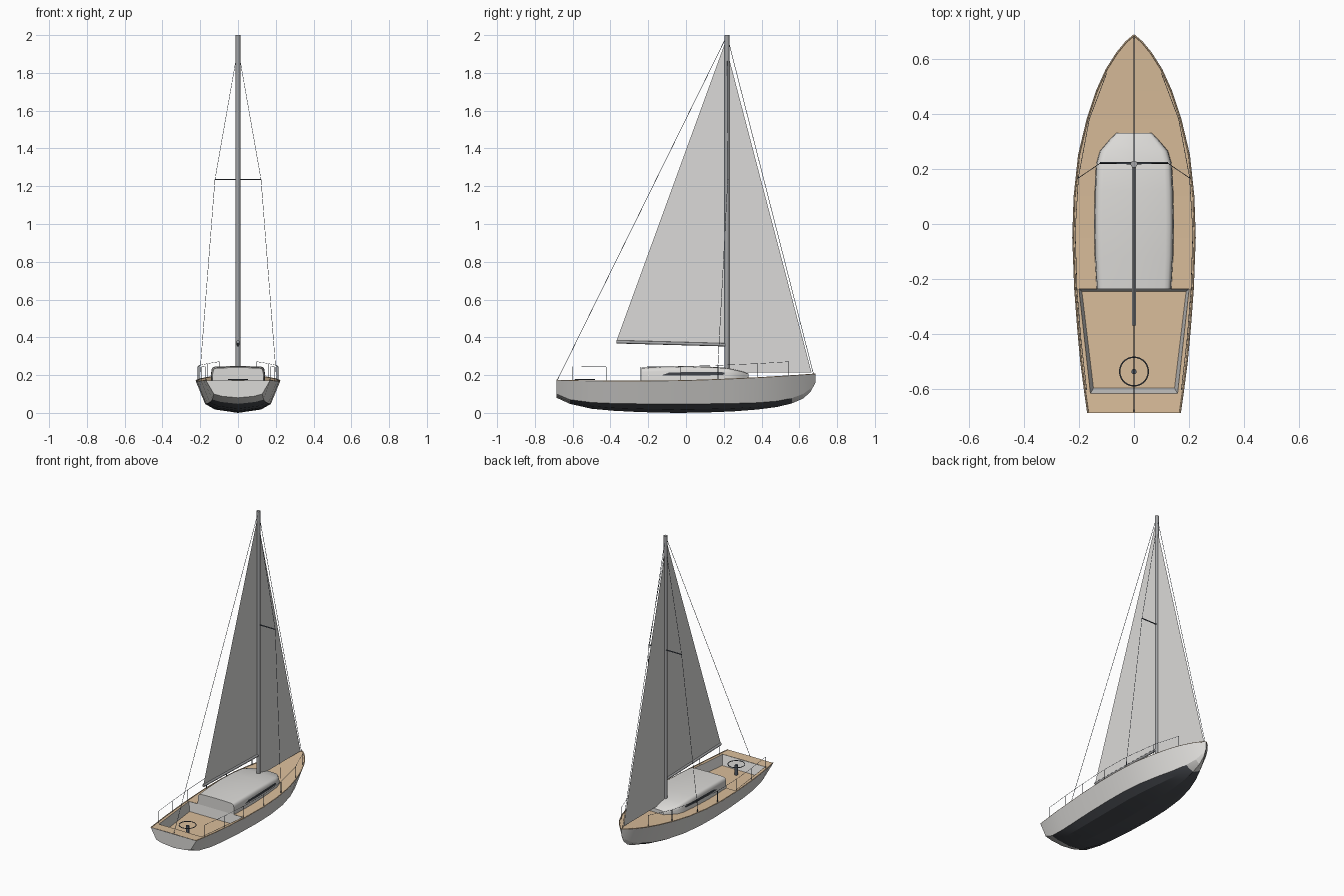
import bpy, bmesh, math
from mathutils import Vector

cube = bpy.data.objects.get("Cube")
if cube:
    bpy.data.objects.remove(cube)


def material(name, rgb):
    m = bpy.data.materials.new(name)
    m.use_nodes = True
    m.diffuse_color = (*rgb, 1)
    m.node_tree.nodes["Principled BSDF"].inputs["Base Color"].default_value = (*rgb, 1)
    return m


WHITE = material("hull white", (0.71, 0.70, 0.68))
SAIL = material("sail cloth", (0.71, 0.70, 0.69))
TEAK = material("teak deck", (0.70, 0.51, 0.325))
BOTTOM = material("bottom paint", (0.070, 0.076, 0.088))
METAL = material("spar grey", (0.36, 0.365, 0.375))
DARK = material("dark fittings", (0.09, 0.11, 0.14))
GLASS = material("window glass", (0.05, 0.055, 0.065))


def interp(table, y):
    """Linear lookup: row of values at position y."""
    for a, b in zip(table, table[1:]):
        if y <= b[0]:
            t = max(0, (y - a[0]) / (b[0] - a[0]))
            return [p + (q - p) * t for p, q in zip(a[1:], b[1:])]
    return list(table[-1][1:])


def mesh(name, verts, faces, mats, index=None, smooth=None, recalc=False):
    me = bpy.data.meshes.new(name)
    me.from_pydata(verts, [], faces)
    for m in mats:
        me.materials.append(m)
    if index:
        for p in me.polygons:
            p.material_index = index(p)
    if recalc:
        bm = bmesh.new()
        bm.from_mesh(me)
        bmesh.ops.remove_doubles(bm, verts=bm.verts, dist=0.0002)
        bmesh.ops.recalc_face_normals(bm, faces=bm.faces)
        bm.to_mesh(me)
        bm.free()
    ob = bpy.data.objects.new(name, me)
    bpy.context.collection.objects.link(ob)
    if smooth:
        bpy.ops.object.select_all(action='DESELECT')
        ob.select_set(True)
        bpy.context.view_layer.objects.active = ob
        bpy.ops.object.shade_smooth_by_angle(angle=math.radians(smooth))


def loft(name, sections, mats, caps=(), **kw):
    """Skin a list of equal-length point rows; caps lists the rows to close."""
    n = len(sections[0])
    verts = [p for s in sections for p in s]
    faces = [(i * n + j, i * n + j + 1, (i + 1) * n + j + 1, (i + 1) * n + j)
             for i in range(len(sections) - 1) for j in range(n - 1)]
    for c in caps:
        start = (c % len(sections)) * n
        faces.append(tuple(range(start, start + n)))
    mesh(name, verts, faces, mats, **kw)


def mirrored(half, y):
    """Half section ending on the centreline -> full section."""
    return [(x, y, z) for x, z in half] + [(-x, y, z) for x, z in reversed(half[:-1])]


def rod(name, a, b, r, mat, sides=6):
    a, b = Vector(a), Vector(b)
    bm = bmesh.new()
    bmesh.ops.create_cone(bm, cap_ends=True, segments=sides, radius1=r, radius2=r,
                          depth=(b - a).length)
    bm.transform(Vector((0, 0, 1)).rotation_difference(b - a).to_matrix().to_4x4())
    bmesh.ops.translate(bm, verts=bm.verts, vec=(a + b) / 2)
    me = bpy.data.meshes.new(name)
    bm.to_mesh(me)
    bm.free()
    me.materials.append(mat)
    for p in me.polygons:
        p.use_smooth = len(p.vertices) == 4 and sides > 6
    bpy.context.collection.objects.link(bpy.data.objects.new(name, me))


def tube(name, pts, r, mat, cyclic=False):
    cu = bpy.data.curves.new(name, 'CURVE')
    cu.dimensions = '3D'
    cu.bevel_depth = r
    cu.bevel_resolution = 1
    sp = cu.splines.new('POLY')
    sp.points.add(len(pts) - 1)
    for p, co in zip(sp.points, pts):
        p.co = (*co, 1)
    sp.use_cyclic_u = cyclic
    cu.materials.append(mat)
    bpy.context.collection.objects.link(bpy.data.objects.new(name, cu))


# Hull: y, sheer half-beam, sheer z, chine half-beam, chine z, bilge half-beam, bilge z, keel z
HULL = [
    (-0.685, .170, .172, .128, .100, .085, .088, .080),
    (-0.615, .180, .170, .136, .070, .092, .058, .048),
    (-0.50, .195, .168, .150, .055, .105, .035, .022),
    (-0.38, .206, .167, .160, .050, .113, .026, .011),
    (-0.235, .217, .167, .169, .048, .119, .021, .004),
    (-0.05, .224, .169, .174, .047, .122, .018, .000),
    (0.10, .219, .173, .171, .048, .119, .020, .002),
    (0.25, .203, .179, .155, .050, .104, .024, .008),
    (0.38, .172, .185, .124, .054, .080, .032, .018),
    (0.48, .139, .191, .089, .062, .054, .044, .031),
    (0.56, .103, .196, .055, .078, .031, .063, .050),
    (0.62, .065, .200, .028, .100, .015, .088, .076),
    (0.66, .032, .203, .011, .130, .006, .120, .112),
    (0.685, .001, .205, .001, .175, .0005, .168, .160),
]


def sheer(y):
    return interp(HULL, y)[:2]


def hull_paint(p):
    on_bottom = p.index % 6 in (1, 2, 3, 4) and p.index < 6 * (len(HULL) - 1)
    return int(on_bottom and -0.57 < p.center.y < 0.57)


loft("hull", [mirrored([(b, zs), (c, zc), (g, zg), (0, zk)], y)
              for y, b, zs, c, zc, g, zg, zk in HULL],
     [WHITE, BOTTOM], caps=(0,), index=hull_paint, smooth=14, recalc=True)

# Teak decks around the cockpit opening
C_FRONT, C_BACK, FLOOR = -0.235, -0.615, 0.105
YS = [row[0] for row in HULL]


def opening(y):
    return 0.200 + (0.158 - 0.200) * (y - C_FRONT) / (C_BACK - C_FRONT)


def deck_row(y):
    b, z = sheer(y)
    return [(b, y, z), (0, y, z + .001), (-b, y, z)]


loft("fore_deck", [deck_row(y) for y in YS if y >= C_FRONT], [TEAK])
loft("stern_deck", [deck_row(y) for y in YS if y <= C_BACK], [TEAK])
for side, s in (("left", 1), ("right", -1)):
    rows = []
    for y in [y for y in YS if C_BACK <= y <= C_FRONT]:
        b, z = sheer(y)
        rows.append([(s * b, y, z), (s * opening(y), y, z)][::s])
    loft(side + "_side_deck", rows, [TEAK])

# Cockpit well: steep white walls, teak sole
zf, zb = sheer(C_FRONT)[1], sheer(C_BACK)[1]
rim = [(.2, C_FRONT, zf), (-.2, C_FRONT, zf), (-.158, C_BACK, zb), (.158, C_BACK, zb)]
sole = [(.189, C_FRONT - .009, FLOOR), (-.189, C_FRONT - .009, FLOOR),
        (-.147, C_BACK + .020, FLOOR), (.147, C_BACK + .020, FLOOR)]
mesh("cockpit_well", rim + sole,
     [(i, (i + 1) % 4, 4 + (i + 1) % 4, 4 + i) for i in range(4)] + [(4, 5, 6, 7)],
     [WHITE, TEAK], index=lambda p: int(p.index == 4))

# Cabin trunk: y, half-width, roof z
CABIN = [(-.235, .136, .238), (-.12, .142, .243), (0, .144, .246), (.12, .142, .243),
         (.22, .137, .236), (.265, .124, .226), (.305, .090, .216), (.33, .066, .206)]
loft("cabin", [mirrored([(w, sheer(y)[1] - .01), (w * .98, t - .022), (w * .955, t - .010),
                         (w * .90, t - .003), (w * .8, t), (0, t + .002)], y)
               for y, w, t in CABIN],
     [WHITE], caps=(0, -1), smooth=40, recalc=True)

# Cabin side windows
for side, s in (("left", 1), ("right", -1)):
    rows = []
    for y, low, high in ((-.125, .198, .201), (-.09, .198, .213), (0, .198, .216),
                         (.12, .199, .217), (.19, .201, .216), (.205, .203, .212)):
        w = interp(CABIN, y)[0]
        rows.append([(s * (w * .989 + .002), y, low), (s * (w * .983 + .002), y, high)][::s])
    loft(side + "_cabin_window", rows, [GLASS])

# Toe rails, lifelines and stanchions on both sides
POSTS = (-.6, -.42, -.24, -.03, .17, .38, .545)
for side, s in (("left", 1), ("right", -1)):
    tube(side + "_toe_rail", [(s * max(sheer(y)[0] - .003, 0), y, sheer(y)[1] + .001) for y in YS],
         .003, TEAK)
    line = []
    for y in POSTS:
        b, z = sheer(y)
        foot, top = (s * (b - .010), y, z - .002), (s * (b - .010), y, z + .076)
        line.append(top)
        rod(side + "_stanchion", foot, top, .0016, DARK)
    tube(side + "_lifeline", line, .001, DARK)

# Mast, boom and spreaders
MY = 0.217
rod("mast", (0, MY, .19), (0, MY, 2.0), .0125, METAL, 14)
rod("boom", (0, MY, .360), (0, -.368, .376), .0085, METAL, 10)
for side, s in (("left", 1), ("right", -1)):
    rod(side + "_spreader", (0, MY + .004, 1.235), (s * .123, MY + .004, 1.235), .0035, DARK)
    tip, b = (s * .122, MY + .004, 1.235), sheer(.165)
    tube(side + "_shroud", [(0, MY, 1.93), tip, (s * (b[0] - .008), .165, b[1])], .0012, DARK)

# Fore and aft stays
rod("forestay", (0, .675, .205), (0, MY + .006, 1.975), .0013, DARK)
rod("backstay", (0, -.682, .172), (0, MY - .006, 1.985), .0013, DARK)

# Sails
mesh("mainsail", [(0, MY - .008, .368), (0, MY - .008, 1.965), (0, -.368, .382)],
     [(0, 1, 2)], [SAIL])
mesh("jib", [(0, MY + .01, .215), (0, .664, .215), (0, MY + .01, 1.88)], [(0, 1, 2)], [SAIL])

# Horizontal steering wheel on its pedestal
WY, WZ, WR = -.535, .176, .052
tube("steering_wheel", [(WR * math.cos(a), WY + WR * math.sin(a), WZ)
                        for a in [i * math.tau / 28 for i in range(28)]], .0025, DARK, True)
rod("wheel_pedestal", (0, WY, FLOOR), (0, WY, WZ - .004), .010, DARK, 8)
